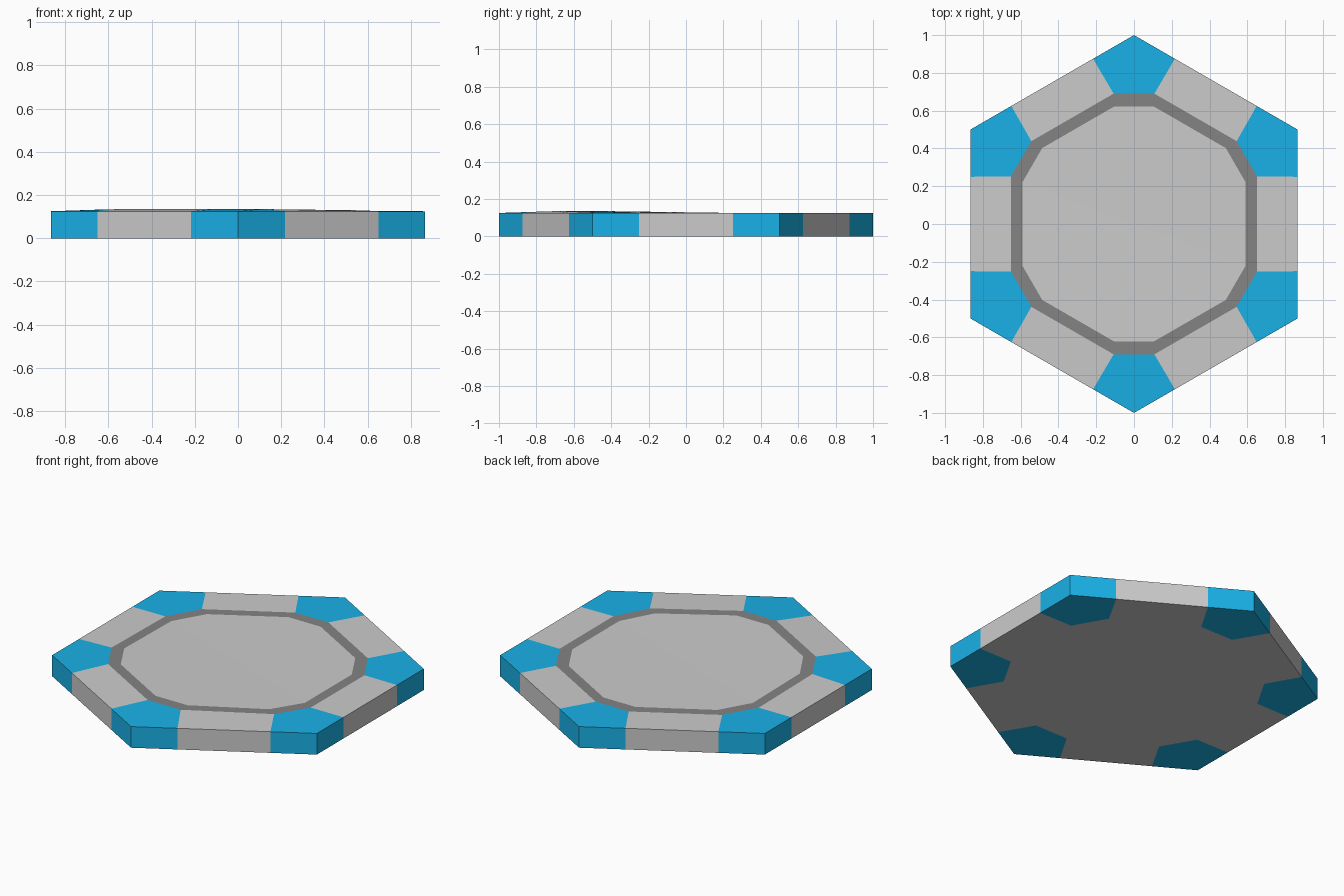
import bpy, bmesh
from mathutils import Matrix, Vector
from math import radians

if "Cube" in bpy.data.objects:
    bpy.data.objects.remove(bpy.data.objects["Cube"])

H = 0.125


def material(name, color):
    m = bpy.data.materials.new(name)
    m.diffuse_color = color
    m.use_nodes = True
    m.node_tree.nodes["Principled BSDF"].inputs["Base Color"].default_value = m.diffuse_color
    return m


def loop6(points):
    """Repeat a short list of plan points around the hexagon, clockwise."""
    return [Matrix.Rotation(radians(-60 * i), 3, 'Z') @ Vector((x, y, 0))
            for i in range(6) for x, y in points]


# Plan outlines: outer hexagon (three points per corner) and two 12-gons
outer = loop6([(-0.2165, 0.875), (0, 1), (0.2165, 0.875)])
ring_out = loop6([(-0.108, 0.69), (0.108, 0.69)])
ring_in = loop6([(-0.105, 0.622), (0.105, 0.622)])


# The top swells very slightly toward the front left edge of the ring
def swell(p):
    return H + 0.010 * max(0, min(1, (-0.25 * p.x - 0.9 * p.y - 0.02) / 0.5))


bm = bmesh.new()


def verts(points, z):
    return [bm.verts.new((p.x, p.y, z(p) if callable(z) else z)) for p in points]


def face(vs, mat):
    bm.faces.new(vs).material_index = mat


top, bottom = verts(outer, H), verts(outer, 0)
r_top, r_bottom = verts(ring_out, swell), verts(ring_out, 0)
r_inner = verts(ring_in, swell)
centre = bm.verts.new((0, 0, H))

for i in range(6):
    a, b, c, d = 3 * i, 3 * i + 1, 3 * i + 2, (3 * i + 3) % 18
    p, q, r = 2 * i, 2 * i + 1, (2 * i + 2) % 12
    # Coloured corners and grey rails, above and below
    for o, n in ((top, r_top), (bottom, r_bottom)):
        face([o[a], o[b], o[c], n[q], n[p]], 1)
        face([o[c], o[d], n[r], n[q]], 0)
    # Side walls
    for s, t, mat in ((a, b, 1), (b, c, 1), (c, d, 0)):
        face([top[s], top[t], bottom[t], bottom[s]], mat)

# Dark inlay ring and centre plate
for i in range(12):
    j = (i + 1) % 12
    face([r_top[i], r_top[j], r_inner[j], r_inner[i]], 2)
    face([r_inner[i], r_inner[j], centre], 0)

# Underside
face(r_bottom, 0)
bmesh.ops.recalc_face_normals(bm, faces=bm.faces)

mesh = bpy.data.meshes.new("hexagonal_floor_tile")
bm.to_mesh(mesh)
bm.free()
for m in (material("grey", (0.8, 0.8, 0.8, 1)),
          material("blue", (0.01, 0.44, 0.8, 1)),
          material("dark_grey", (0.23, 0.23, 0.23, 1))):
    mesh.materials.append(m)
tile = bpy.data.objects.new("hexagonal_floor_tile", mesh)
bpy.context.collection.objects.link(tile)
